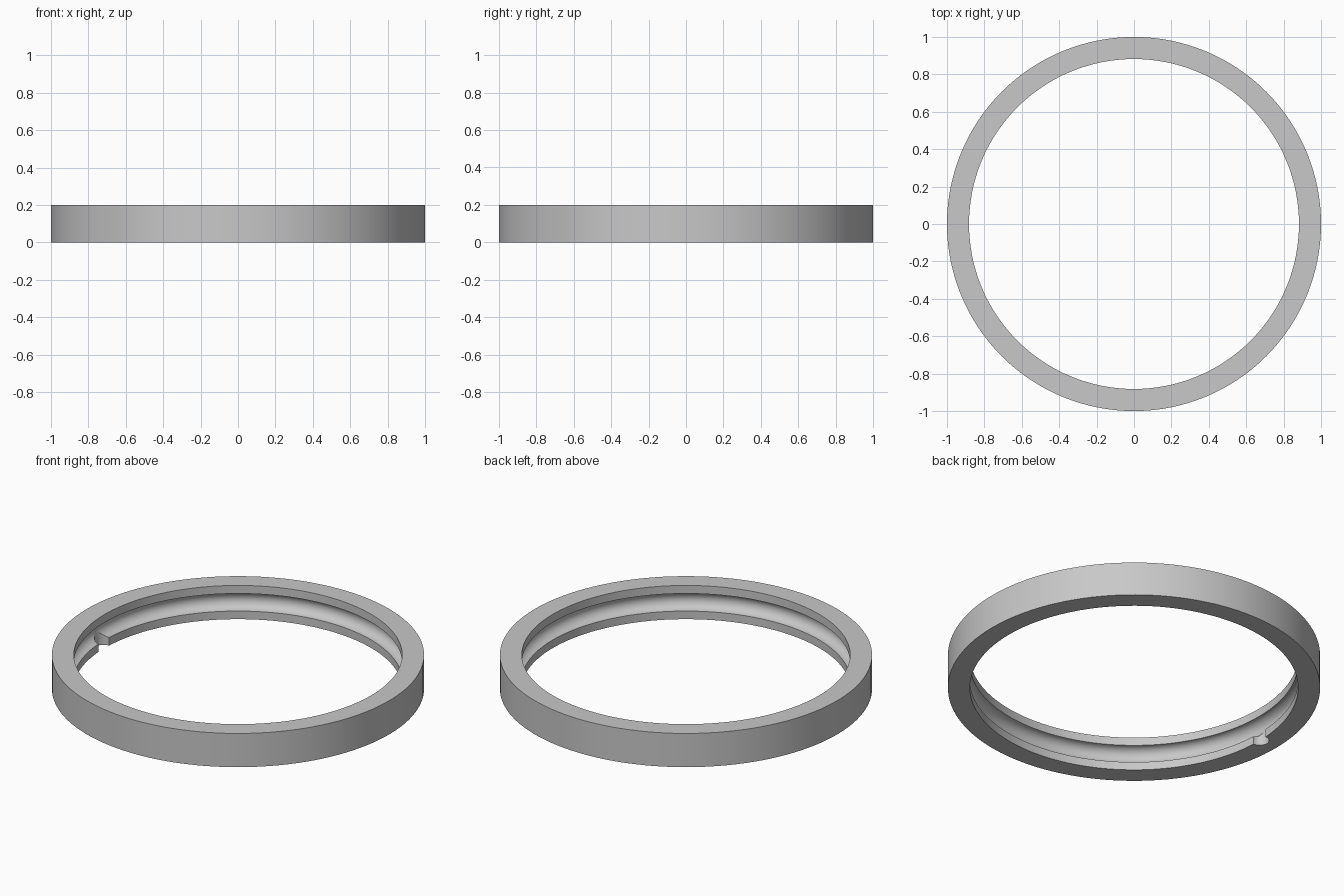
import bpy, bmesh, math
from mathutils import Matrix, Vector

cube = bpy.data.objects.get("Cube")
if cube:
    bpy.data.objects.remove(cube, do_unlink=True)

OUTER, INNER, HEIGHT, GROOVE = 1.0, 0.882, 0.2, 0.052
SEGMENTS, ARC_STEPS = 128, 16

grey = bpy.data.materials.new("plain grey")
grey.use_nodes = True
colour = (0.58, 0.58, 0.58, 1)
grey.diffuse_color = colour
grey.node_tree.nodes["Principled BSDF"].inputs["Base Color"].default_value = colour


def make_object(name, bm):
    bmesh.ops.recalc_face_normals(bm, faces=bm.faces)
    mesh = bpy.data.meshes.new(name)
    bm.to_mesh(mesh)
    bm.free()
    mesh.materials.append(grey)
    obj = bpy.data.objects.new(name, mesh)
    bpy.context.collection.objects.link(obj)
    return obj


# Ring cross-section: a rectangle with a half-round groove in the inner wall
profile = [(INNER, 0), (OUTER, 0), (OUTER, HEIGHT), (INNER, HEIGHT)]
for i in range(ARC_STEPS + 1):
    a = math.pi / 2 - math.pi * i / ARC_STEPS
    profile.append((INNER + GROOVE * math.cos(a), HEIGHT / 2 + GROOVE * math.sin(a)))

# Sweep the section around the vertical axis
bm = bmesh.new()
loops = []
for s in range(SEGMENTS):
    turn = Matrix.Rotation(math.tau * s / SEGMENTS, 3, 'Z')
    loops.append([bm.verts.new(turn @ Vector((r, 0, z))) for r, z in profile])
for s in range(SEGMENTS):
    here, there = loops[s], loops[(s + 1) % SEGMENTS]
    for i in range(len(profile)):
        j = (i + 1) % len(profile)
        bm.faces.new((here[i], there[i], there[j], here[j]))
ring = make_object("grooved_ring", bm)

# Round loading notch through the lower lip, opening into the groove
bm = bmesh.new()
bmesh.ops.create_cone(bm, cap_ends=True, segments=32, radius1=0.05, radius2=0.05,
                      depth=HEIGHT, matrix=Matrix.Translation((-INNER, 0, 0)))
cutter = make_object("notch_cutter", bm)
cutter.hide_render = True

cut = ring.modifiers.new("notch", 'BOOLEAN')
cut.operation = 'DIFFERENCE'
cut.solver = 'EXACT'
cut.object = cutter

bpy.ops.object.select_all(action='DESELECT')
ring.select_set(True)
bpy.context.view_layer.objects.active = ring
bpy.ops.object.modifier_apply(modifier=cut.name)
bpy.data.objects.remove(cutter, do_unlink=True)
bpy.ops.object.shade_smooth_by_angle(angle=math.radians(30))
